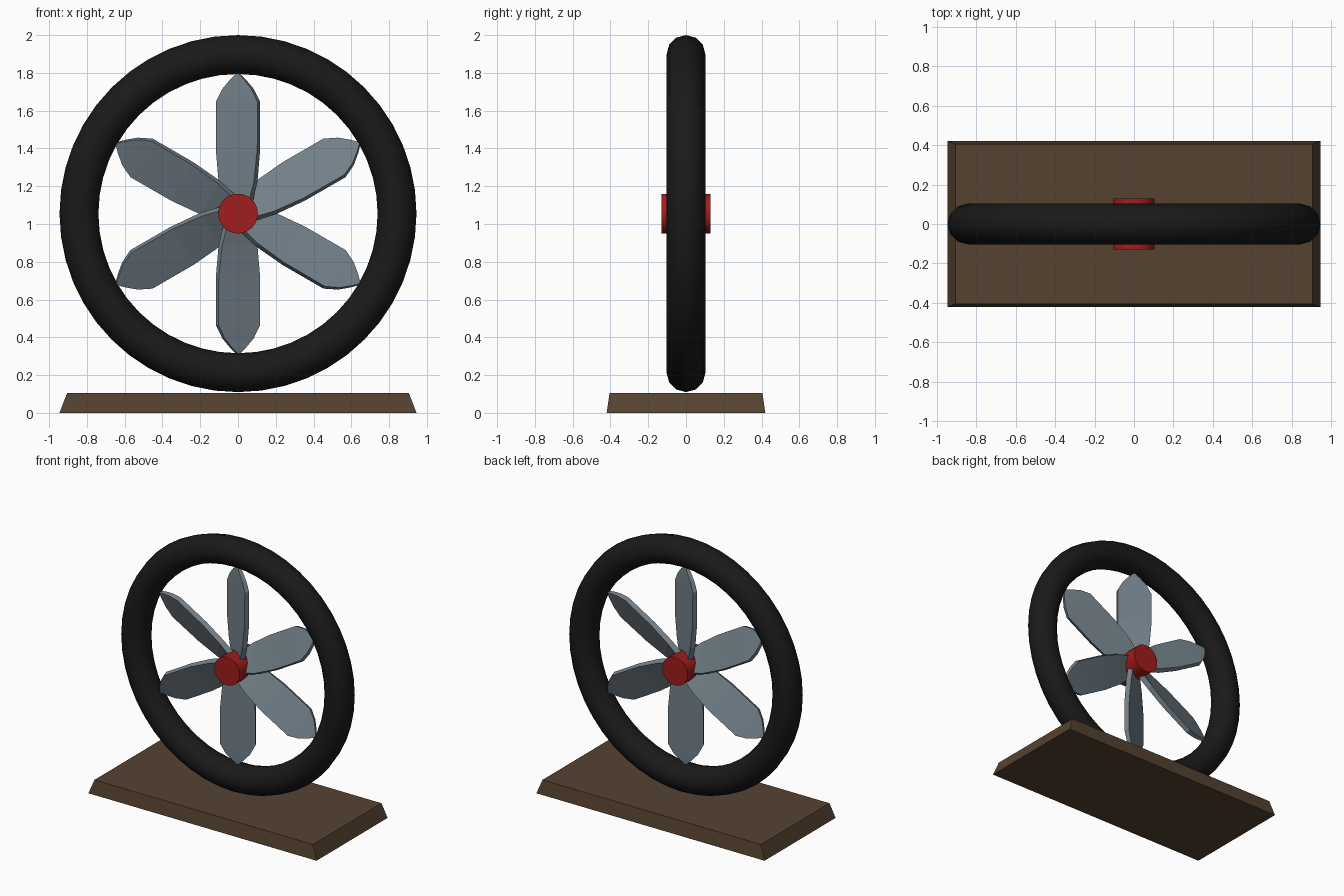
import bpy, bmesh, math
from mathutils import Matrix, Vector

if "Cube" in bpy.data.objects:
    bpy.data.objects.remove(bpy.data.objects["Cube"])

CENTRE = Vector((0, 0, 1.055))


def material(name, rgb):
    m = bpy.data.materials.new(name)
    m.diffuse_color = (*rgb, 1)
    m.use_nodes = True
    m.node_tree.nodes["Principled BSDF"].inputs["Base Color"].default_value = m.diffuse_color
    return m


def mesh_object(name, bm, mat):
    bmesh.ops.recalc_face_normals(bm, faces=bm.faces)
    me = bpy.data.meshes.new(name)
    bm.to_mesh(me)
    bm.free()
    ob = bpy.data.objects.new(name, me)
    bpy.context.collection.objects.link(ob)
    me.materials.append(mat)
    return ob


def smooth(ob, angle):
    bpy.ops.object.select_all(action='DESELECT')
    ob.select_set(True)
    bpy.context.view_layer.objects.active = ob
    bpy.ops.object.shade_smooth_by_angle(angle=math.radians(angle))


rubber = material("black", (0.01, 0.01, 0.01))
steel = material("blue_grey", (0.17, 0.215, 0.25))
red = material("red", (0.36, 0.012, 0.012))
wood = material("brown", (0.09, 0.055, 0.03))

# Outer ring
bpy.ops.mesh.primitive_torus_add(
    major_segments=48, minor_segments=12, major_radius=0.842, minor_radius=0.103,
    location=CENTRE, rotation=(math.pi / 2, 0, 0))
ring = bpy.context.object
ring.name = "outer_ring"
ring.data.materials.append(rubber)
smooth(ring, 40)

# Hub
bpy.ops.mesh.primitive_cylinder_add(
    vertices=32, radius=0.105, depth=0.26,
    location=CENTRE, rotation=(math.pi / 2, 0, 0))
hub = bpy.context.object
hub.name = "hub"
hub.data.materials.append(red)
smooth(hub, 40)

# Base: a slab with sloping sides
bm = bmesh.new()
bmesh.ops.create_cube(bm, size=1)
for v in bm.verts:
    top = v.co.z > 0
    hx, hy = (0.905, 0.405) if top else (0.945, 0.42)
    v.co = (math.copysign(hx, v.co.x), math.copysign(hy, v.co.y), 0.105 if top else 0)
mesh_object("base", bm, wood)

# Blades: stations of (radius, half chord, pitch in degrees, half thickness)
STATIONS = [(0.04, 0.075, 34, 0.020), (0.17, 0.108, 30, 0.019), (0.34, 0.122, 26, 0.018),
            (0.59, 0.122, 25, 0.017), (0.66, 0.085, 25, 0.015), (0.71, 0.040, 25, 0.013),
            (0.742, 0.006, 25, 0.010)]


def blade(index):
    bm = bmesh.new()
    turn = Matrix.Translation(CENTRE) @ Matrix.Rotation(index * math.pi / 3, 4, 'Y')
    rings = []
    for r, c, pitch, t in STATIONS:
        p = math.radians(pitch)
        chord = Vector((math.cos(p), -math.sin(p), 0)) * c
        thick = Vector((math.sin(p), math.cos(p), 0)) * t
        rings.append([bm.verts.new(turn @ (chord * a + thick * b + Vector((0, 0, r))))
                      for a, b in ((-1, -1), (1, -1), (1, 1), (-1, 1))])
    for lo, hi in zip(rings, rings[1:]):
        for i in range(4):
            j = (i + 1) % 4
            bm.faces.new((lo[i], lo[j], hi[j], hi[i]))
    bm.faces.new(rings[0])
    bm.faces.new(rings[-1])
    mesh_object(f"blade_{index + 1}", bm, steel)


for k in range(6):
    blade(k)
